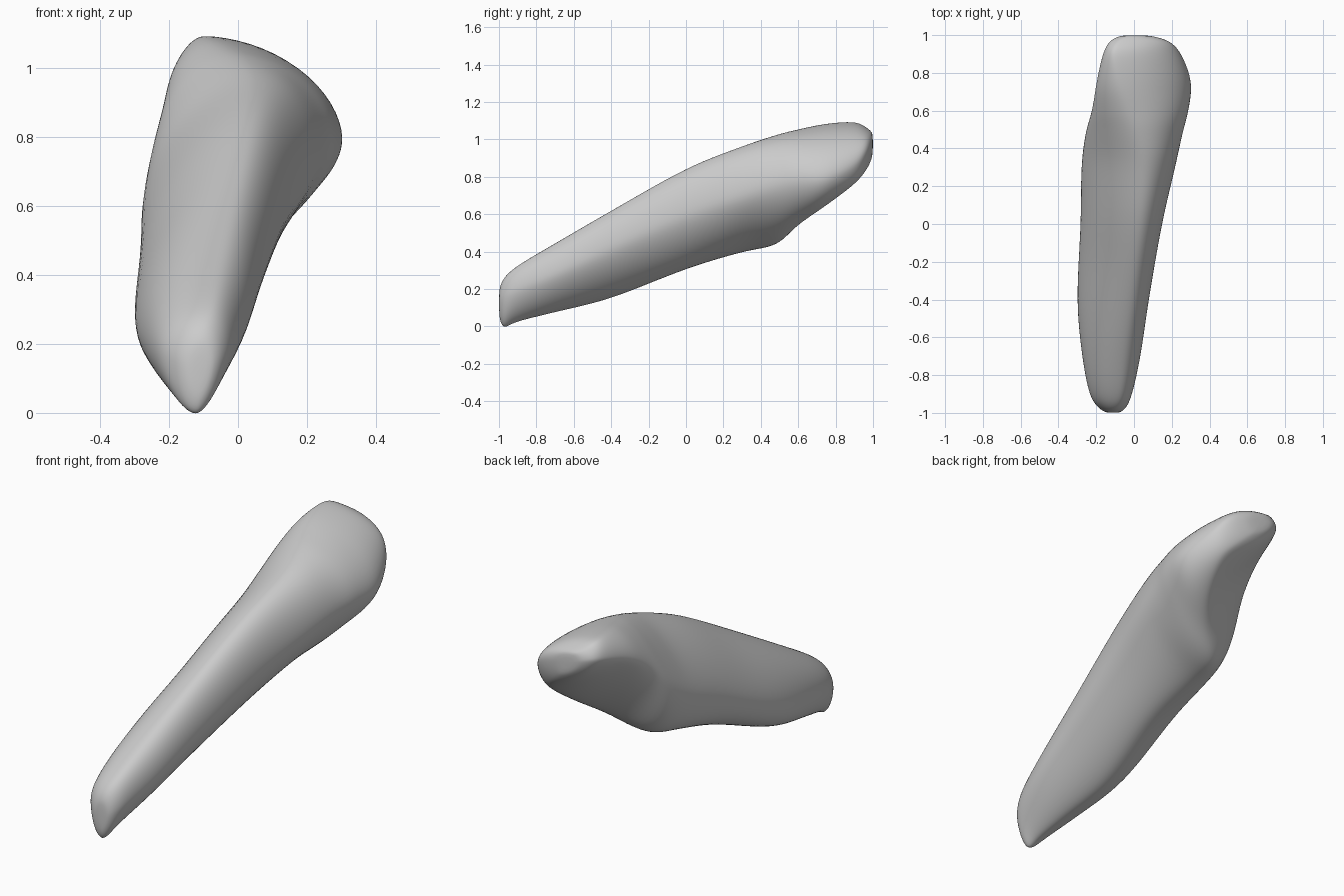
import bpy
import bmesh
import math

# Remove the default cube
default_cube = bpy.data.objects.get("Cube")
if default_cube:
    bpy.data.objects.remove(default_cube, do_unlink=True)

AROUND = 16          # segments per quarter of the cross-section
STEPS = 7            # rings between neighbouring stations

# Stations along the length: y, then x and z of the left, top, right and bottom extremes
STATIONS = [
    (-1, -.14, .13, -.11, .19, -.08, .14, -.11, .06),
    (-.975, -.185, .15, -.1, .255, -.045, .16, -.12, -.005),
    (-.9, -.235, .18, -.08, .325, -.01, .2, -.125, .025),
    (-.7, -.275, .22, -.06, .445, .035, .28, -.14, .075),
    (-.4, -.302, .29, -.02, .62, .08, .42, -.16, .15),
    (0, -.285, .47, .03, .845, .15, .6, -.1, .305),
    (.3, -.28, .6, .05, .965, .22, .7, -.11, .395),
    (.48, -.258, .72, .02, 1.025, .26, .76, -.1, .435),
    (.6, -.225, .85, -.02, 1.055, .29, .79, .03, .54),
    (.75, -.2, .95, -.07, 1.085, .305, .8, .13, .645),
    (.9, -.165, 1, -.1, 1.093, .25, .87, .165, .76),
    (.97, -.125, 1.01, -.07, 1.06, .18, .94, .1, .845),
    (1, -.06, 1, -.02, 1.03, .07, .97, .03, .92),
]


def make_material(name, colour):
    material = bpy.data.materials.new(name)
    material.use_nodes = True
    material.diffuse_color = colour
    shader = material.node_tree.nodes["Principled BSDF"]
    shader.inputs["Base Color"].default_value = colour
    shader.inputs["Roughness"].default_value = .6
    return material


def blend(before, start, end, after, t):
    """Smooth curve through the stations, one value at a time."""
    return [
        b + t / 2 * (c - a + t * (2 * a - 5 * b + 4 * c - d + t * (3 * (b - c) + d - a)))
        for a, b, c, d in zip(before, start, end, after)
    ]


def interpolate_stations(stations):
    padded = [stations[0]] + stations + [stations[-1]]
    rows = []
    for i in range(len(stations) - 1):
        rows += [blend(*padded[i:i + 4], step / STEPS) for step in range(STEPS)]
    return rows + [list(stations[-1])]


def ramp(value, start, end):
    return max(0, min(1, (value - start) / (end - start)))


def quarter(start, end, centre, power):
    """Rounded quarter from one extreme to the next; a lower power is flatter."""
    points = []
    for i in range(AROUND):
        angle = math.pi / 2 * i / AROUND
        u = math.cos(angle) ** (2 / power)
        v = math.sin(angle) ** (2 / power)
        points.append([c + u * (s - c) + v * (e - c)
                       for s, e, c in zip(start, end, centre)])
    return points


def cross_section(row):
    y = row[0]
    left, top, right, bottom = (row[i:i + 2] for i in range(1, 9, 2))
    # The thick end is hollowed below on its left, the thin end is rounder
    thick = ramp(y, .35, .7)
    thin = ramp(y, -.2, -.8)
    tip = ramp(y, .8, .95)
    outline = quarter(left, top, (top[0], left[1]), 1.5 + .3 * thick + .45 * thin)
    outline += quarter(top, right, (top[0], right[1]), 2.1 - .3 * thick)
    outline += quarter(right, bottom, (bottom[0], right[1]), 1.55 + .3 * thick)
    outline += quarter(bottom, left, (bottom[0], left[1]),
                       2.35 - 1.1 * thick - .35 * thin + .25 * tip)
    return [(x, y, z) for x, z in outline]


# Tapered body, lofted through its cross-sections
bm = bmesh.new()
rings = [[bm.verts.new(p) for p in cross_section(row)]
         for row in interpolate_stations(STATIONS)]
for ring, following in zip(rings, rings[1:]):
    for i in range(len(ring)):
        j = (i + 1) % len(ring)
        bm.faces.new((ring[i], ring[j], following[j], following[i]))

# Close both ends
for ring in (rings[0], rings[-1]):
    cap = bm.faces.new(ring)
    bmesh.ops.poke(bm, faces=[cap])

# Soften the small ridges
for _ in range(8):
    bmesh.ops.smooth_vert(bm, verts=bm.verts, factor=.5,
                          use_axis_x=True, use_axis_y=True, use_axis_z=True)
bmesh.ops.recalc_face_normals(bm, faces=bm.faces)

mesh = bpy.data.meshes.new("tapered_body")
bm.to_mesh(mesh)
bm.free()
mesh.materials.append(make_material("light grey", (.6, .6, .6, 1)))
for face in mesh.polygons:
    face.use_smooth = True
body = bpy.data.objects.new("tapered_body", mesh)
bpy.context.collection.objects.link(body)
